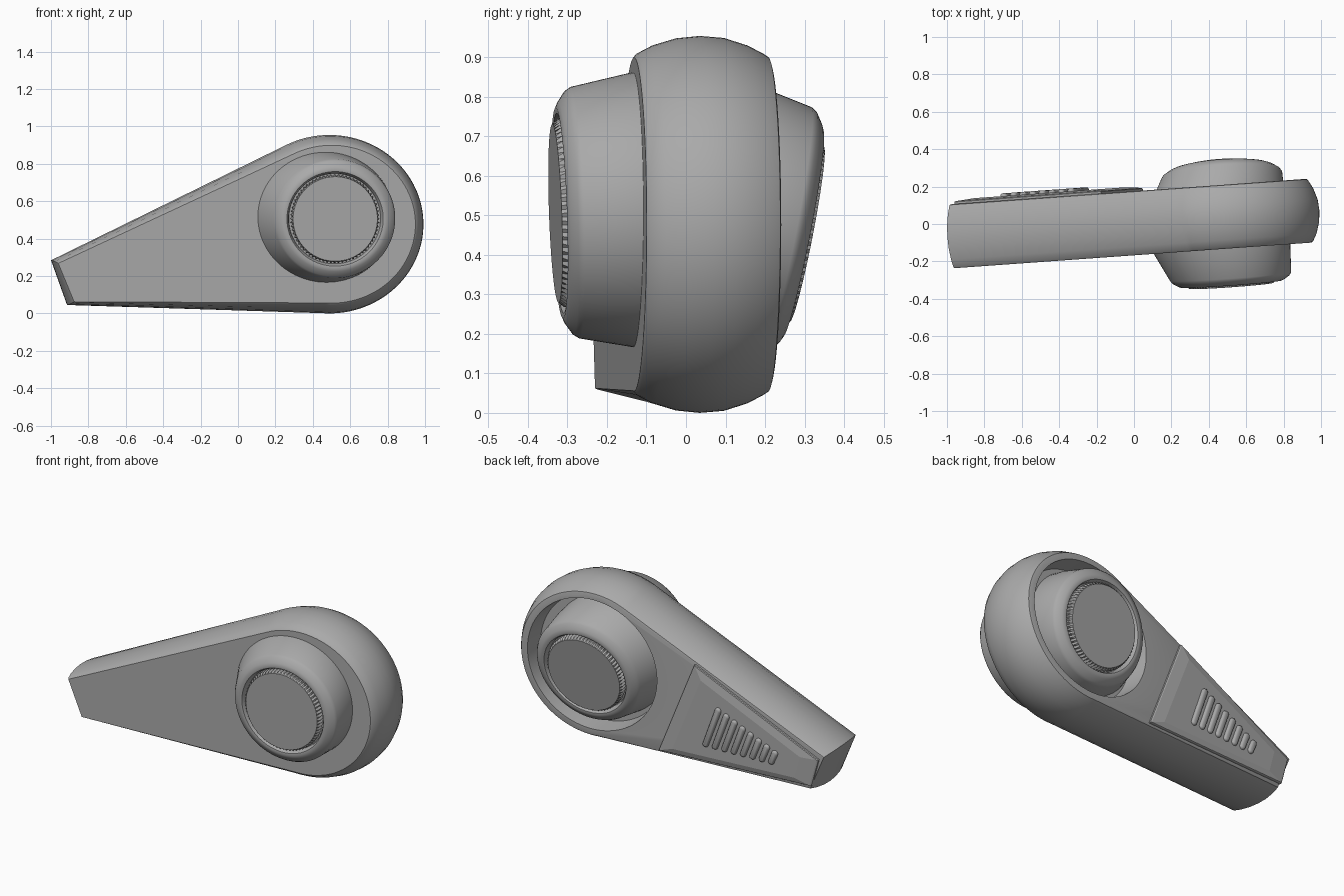
import bpy, bmesh, math
from mathutils import Matrix, Vector

cube = bpy.data.objects.get("Cube")
if cube:
    bpy.data.objects.remove(cube)

grey = bpy.data.materials.new("mid_grey")
grey.use_nodes = True
COLOUR = (0.4, 0.4, 0.4, 1)
grey.diffuse_color = COLOUR
grey.node_tree.nodes["Principled BSDF"].inputs["Base Color"].default_value = COLOUR

YAW = Matrix.Rotation(math.radians(4.1), 4, "Z")   # whole unit is turned slightly


def loft(name, rings, matrix, angle=35):
    """Skin a stack of equal-length closed rings and cap both ends."""
    bm = bmesh.new()
    loops = [[bm.verts.new(p) for p in ring] for ring in rings]
    n = len(loops[0])
    for a, b in zip(loops, loops[1:]):
        for i in range(n):
            j = (i + 1) % n
            bm.faces.new((a[i], a[j], b[j], b[i]))
    bm.faces.new(loops[0])
    bm.faces.new(loops[-1])
    bmesh.ops.recalc_face_normals(bm, faces=bm.faces)
    mesh = bpy.data.meshes.new(name)
    bm.to_mesh(mesh)
    bm.free()
    obj = bpy.data.objects.new(name, mesh)
    bpy.context.collection.objects.link(obj)
    mesh.materials.append(grey)
    obj.matrix_world = matrix
    smooth(obj, angle)
    return obj


def smooth(obj, angle):
    bpy.ops.object.select_all(action="DESELECT")
    obj.select_set(True)
    bpy.context.view_layer.objects.active = obj
    bpy.ops.object.shade_smooth_by_angle(angle=math.radians(angle))


def circle(rx, rz, y, cx=0, n=96):
    return [(cx + rx * math.cos(t), y, rz * math.sin(t))
            for t in (2 * math.pi * i / n for i in range(n))]


# Teardrop body: round head, tapering to a slanted tip, with a bulging rim
HEAD = Vector((0.49, 0, 0.477))


def outline(y, inset, steps=72):
    pts = []
    for i in range(steps + 1):
        t = math.radians(-94 + 211 * i / steps)
        pts.append((HEAD.x + (0.504 - inset) * math.cos(t), y,
                    HEAD.z + (0.477 - inset) * math.sin(t)))
    k = inset * 0.45
    pts.append((-1.0 + k, y, 0.285 - k * 0.7))
    pts.append((-0.915 + k, y, 0.045 + k * 0.7))
    return pts


body_profile = [(-0.167, 0.055), (-0.16, 0.045), (-0.12, 0.024), (-0.06, 0.006),
                (0, 0), (0.06, 0.005), (0.12, 0.024), (0.16, 0.045),
                (0.172, 0.053), (0.175, 0.064)]
body = loft("body", [outline(y, d) for y, d in body_profile], YAW)

# Round pocket sunk into the back of the head
pocket = loft("pocket_cutter",
              [circle(0.395, 0.375, 0.06), circle(0.42, 0.395, 0.25)],
              YAW @ Matrix.Translation(HEAD))
pocket.hide_render = True
cut = body.modifiers.new("pocket", "BOOLEAN")
cut.object, cut.operation, cut.solver = pocket, "DIFFERENCE", "EXACT"
bpy.context.view_layer.objects.active = body
bpy.ops.object.modifier_apply(modifier=cut.name)
bpy.data.objects.remove(pocket)
smooth(body, 35)

# Knobs: skewed cone, rounded collar and a ribbed dial, one on each side
knob_profile = [(0.37, -0.12, -0.06), (0.355, 0, -0.035), (0.325, 0.15, 0),
                (0.315, 0.165, 0), (0.288, 0.183, 0), (0.272, 0.19, 0),
                (0.258, 0.188, 0), (0.25, 0.175, 0), (0.246, 0.155, 0)]


def ribbed(radius, y, depth, n=144):
    return [((radius - depth * (i % 2)) * math.cos(2 * math.pi * i / n), y,
             (radius - depth * (i % 2)) * math.sin(2 * math.pi * i / n))
            for i in range(n)]


def knob(side, sign, centre, tilt):
    m = YAW @ Matrix.Translation(centre) @ Matrix.Rotation(math.radians(tilt), 4, "X")
    loft(side + "_knob",
         [circle(r * (1.03 if h < 0.1 else 1), r * 0.98, sign * h, s)
          for r, h, s in knob_profile], m)
    loft(side + "_dial",
         [ribbed(0.238, sign * 0.13, 0.01), ribbed(0.238, sign * 0.186, 0.01),
          ribbed(0.226, sign * 0.2, 0)], m, 20)


knob("front", -1, Vector((0.495, -0.167, 0.512)), 2)
knob("back", 1, Vector((0.485, 0.075, 0.49)), -11)

# Raised trapezoid panel on the back of the arm, with a broad sloping border
corners = [Vector(c) for c in
           ((-0.165, 0, 0.635), (0.06, 0, 0.07), (-0.905, 0, 0.085), (-0.95, 0, 0.25))]
middle = Vector((-0.4, 0, 0.24))


def panel_ring(y, shrink):
    return [middle.lerp(c, 1 - shrink) + Vector((0, y, 0)) for c in corners]


loft("back_panel", [panel_ring(0.15, 0), panel_ring(0.186, 0),
                    panel_ring(0.19, 0.015), panel_ring(0.199, 0.2)], YAW, 3)

# Eight rounded slats shrinking toward the tip
for i in range(8):
    f = i / 7
    top = Vector((-0.33, 0, 0.42)).lerp(Vector((-0.69, 0, 0.25)), f)
    low = Vector((-0.24, 0, 0.17)).lerp(Vector((-0.655, 0, 0.165)), f)
    along = (top - low) / 2
    across = Vector((along.z, 0, -along.x)).normalized()
    rings = []
    for y, s in ((0.185, 1), (0.203, 1), (0.211, 0.8), (0.214, 0.45)):
        ring = []
        for j in range(16):
            t = 2 * math.pi * j / 16
            end = 1 if math.sin(t) >= 0 else -1
            reach = along.normalized() * (end * (along.length - 0.019)
                                          + 0.019 * s * math.sin(t))
            ring.append((top + low) / 2 + reach + across * (0.019 * s * math.cos(t))
                        + Vector((0, y, 0)))
        rings.append(ring)
    loft("slat_%d" % (i + 1), rings, YAW, 50)
